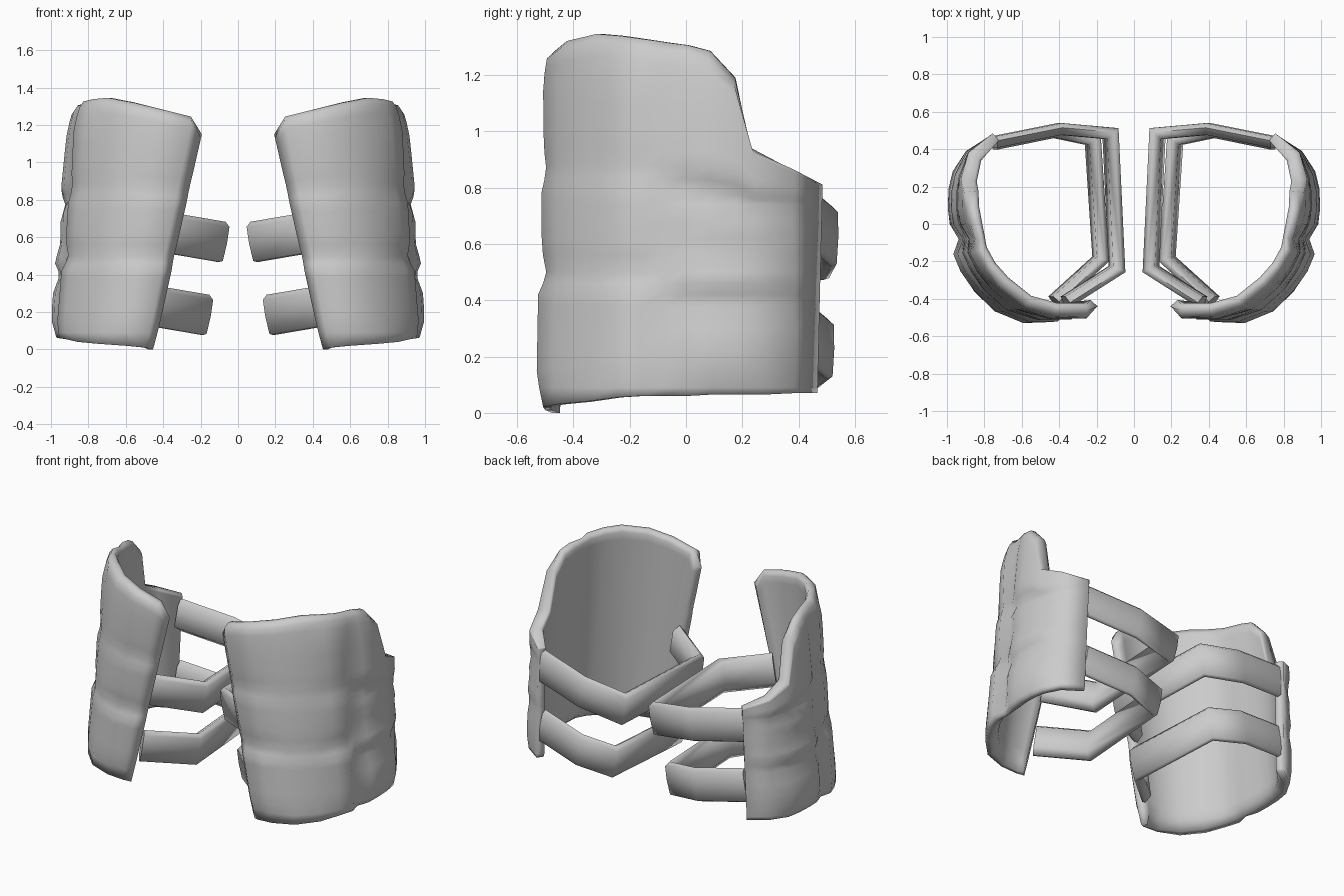
import bpy, bmesh, math
from mathutils import Vector

if "Cube" in bpy.data.objects:
    bpy.data.objects.remove(bpy.data.objects["Cube"])

grey = bpy.data.materials.new("plain_grey")
grey.use_nodes = True
colour = (0.6, 0.6, 0.6, 1)
grey.diffuse_color = colour
grey.node_tree.nodes["Principled BSDF"].inputs["Base Color"].default_value = colour

# Shell columns from inner front edge to outer back edge:
# (bottom x, bottom y, bottom z, top x, top y, top z, swell weight)
COLS = [
    (0.45, -0.48, 0.00, 0.195, -0.44, 1.15, 0.2),
    (0.49, -0.52, 0.01, 0.245, -0.495, 1.245, 0.8),
    (0.61, -0.525, 0.02, 0.42, -0.495, 1.285, 0.8),
    (0.75, -0.47, 0.03, 0.58, -0.45, 1.32, 0.25),
    (0.86, -0.36, 0.04, 0.72, -0.34, 1.345, 0.25),
    (0.93, -0.25, 0.055, 0.80, -0.25, 1.338, 0.8),
    (0.965, -0.16, 0.06, 0.855, -0.15, 1.325, 0.9),
    (0.94, -0.08, 0.06, 0.85, -0.08, 1.315, 0.2),
    (0.975, 0.0, 0.06, 0.885, 0.0, 1.305, 0.9),
    (0.983, 0.09, 0.065, 0.90, 0.08, 1.285, 1.0),
    (0.978, 0.19, 0.065, 0.905, 0.17, 1.19, 1.0),
    (0.96, 0.28, 0.065, 0.915, 0.235, 0.94, 0.8),
    (0.895, 0.385, 0.07, 0.88, 0.38, 0.87, 0.4),
    (0.775, 0.467, 0.07, 0.755, 0.485, 0.81, 0.0),
]
GROOVE = 7   # column of the vertical groove
# Outward swell by height for the front bands and the side panels
FRONT = [(0, -0.03), (0.06, -0.01), (0.14, 0.01), (0.42, 0.012), (0.49, -0.025), (0.58, 0.0),
         (0.78, 0.008), (0.86, -0.012), (0.95, 0.003), (1.17, 0.012), (1.25, 0.0), (1.35, -0.03)]
PANEL = [(0, -0.03), (0.07, -0.01), (0.16, 0.022), (0.3, 0.022), (0.4, -0.008), (0.46, 0.022),
         (0.6, 0.0), (0.73, 0.01), (0.8, -0.02), (0.88, 0.017), (1.1, 0.01), (1.2, 0.005), (1.35, -0.03)]
LEVELS = [0.09, 0.15, 0.22, 0.3, 0.38, 0.42, 0.46, 0.5, 0.56, 0.62, 0.68, 0.74]
FRACTIONS = [0.08, 0.16, 0.24, 0.34, 0.46, 0.6, 0.74, 0.87, 0.95, 1.0]


def lookup(table, z):
    for (a, va), (b, vb) in zip(table, table[1:]):
        if z <= b:
            return va + (vb - va) * max(0, (z - a) / (b - a))
    return table[-1][1]


def finish(name, bm, angle):
    bmesh.ops.recalc_face_normals(bm, faces=bm.faces)
    mesh = bpy.data.meshes.new(name)
    bm.to_mesh(mesh)
    bm.free()
    mesh.materials.append(grey)
    ob = bpy.data.objects.new(name, mesh)
    bpy.context.collection.objects.link(ob)
    bpy.ops.object.select_all(action='DESELECT')
    ob.select_set(True)
    bpy.context.view_layer.objects.active = ob
    bpy.ops.object.shade_smooth_by_angle(angle=math.radians(angle))


def shell(name, sx):
    bm = bmesh.new()
    n = len(COLS)
    rows = 1 + len(LEVELS) + len(FRACTIONS)
    outer, inner = [], []
    for k in range(rows):
        # Heights are shared low down, then stretched to each column's top
        base = []
        for bx, by, bz, tx, ty, tz, w in COLS:
            if k == 0:
                z = bz
            elif k <= len(LEVELS):
                z = LEVELS[k - 1]
            else:
                z = LEVELS[-1] + (tz - LEVELS[-1]) * FRACTIONS[k - 1 - len(LEVELS)]
            s = (z - bz) / (tz - bz)
            base.append(Vector((bx + (tx - bx) * s, by + (ty - by) * s, z)))
        smooth = list(base)
        smooth[GROOVE] = (base[GROOVE - 1] + base[GROOVE + 1]) / 2
        row_out, row_in = [], []
        for j, p in enumerate(base):
            t = smooth[min(j + 1, n - 1)] - smooth[max(j - 1, 0)]
            normal = Vector((t.y, -t.x, 0)).normalized()
            if j < GROOVE:
                d = lookup(FRONT, p.z)
            else:
                d = lookup(PANEL, p.z + (0.27 * p.y if p.z > 0.55 else 0))
            d *= COLS[j][6]
            thickness = 0.05 if j in (0, n - 1) else 0.075
            # The rim is thin and curls inwards at the top
            if k == rows - 1 and 0 < j < n - 1:
                d, thickness = -0.03, 0.06
            elif k == 0:
                thickness = 0.045
            a = p + normal * d
            b = smooth[j] - normal * thickness
            row_out.append(bm.verts.new((sx * a.x, a.y, a.z)))
            row_in.append(bm.verts.new((sx * b.x, b.y, b.z)))
        outer.append(row_out)
        inner.append(row_in)
    for grid in (outer, inner):
        for k in range(rows - 1):
            for j in range(n - 1):
                bm.faces.new((grid[k][j], grid[k][j + 1], grid[k + 1][j + 1], grid[k + 1][j]))
    # Close the rim
    for k in (0, rows - 1):
        for j in range(n - 1):
            bm.faces.new((outer[k][j], outer[k][j + 1], inner[k][j + 1], inner[k][j]))
    for j in (0, n - 1):
        for k in range(rows - 1):
            bm.faces.new((outer[k][j], outer[k + 1][j], inner[k + 1][j], inner[k][j]))
    finish(name, bm, 110)


# Strap cross-section (outward, upward): flat outside, bevelled towards the inside
SECTION = [(-0.038, -0.07), (0.0, -0.108), (0.02, -0.098), (0.026, 0.0), (0.024, 0.085),
           (0.0, 0.108), (-0.038, 0.075)]
SLOPE = 0.17


def strap(name, sx, path, z0):
    bm = bmesh.new()
    pts = [Vector((x, y, 0)) for x, y in path]
    up = Vector((-SLOPE, 0, 1))
    rings = []
    for i, p in enumerate(pts):
        a = (p - pts[i - 1]).normalized() if i else (pts[1] - p).normalized()
        b = (pts[i + 1] - p).normalized() if i < len(pts) - 1 else a
        t = (a + b).normalized()
        # Mitred corner, pointing away from the middle of the loop
        out = Vector((-t.y, t.x, 0)) / max(0.5, t.dot(a))
        ring = []
        for o, u in SECTION:
            q = p + out * o + up * u
            z = z0 + SLOPE * (p.x + out.x * o) + u
            ring.append(bm.verts.new((sx * q.x, q.y, z)))
        rings.append(ring)
    m = len(SECTION)
    for r, s in zip(rings, rings[1:]):
        for i in range(m):
            bm.faces.new((r[i], r[(i + 1) % m], s[(i + 1) % m], s[i]))
    bm.faces.new(rings[0])
    bm.faces.new(rings[-1])
    finish(name, bm, 85)


# Loops run from the front edge round the inside to the back edge
UPPER = [(0.36, -0.42), (0.085, -0.245), (0.12, 0.49), (0.40, 0.515), (0.75, 0.445)]
LOWER = [(0.42, -0.415), (0.172, -0.19), (0.215, 0.455), (0.43, 0.50), (0.75, 0.435)]

for side, sx in (("left", 1), ("right", -1)):
    shell(side + "_guard_shell", sx)
    strap(side + "_upper_strap", sx, UPPER, 0.56)
    strap(side + "_lower_strap", sx, LOWER, 0.155)
